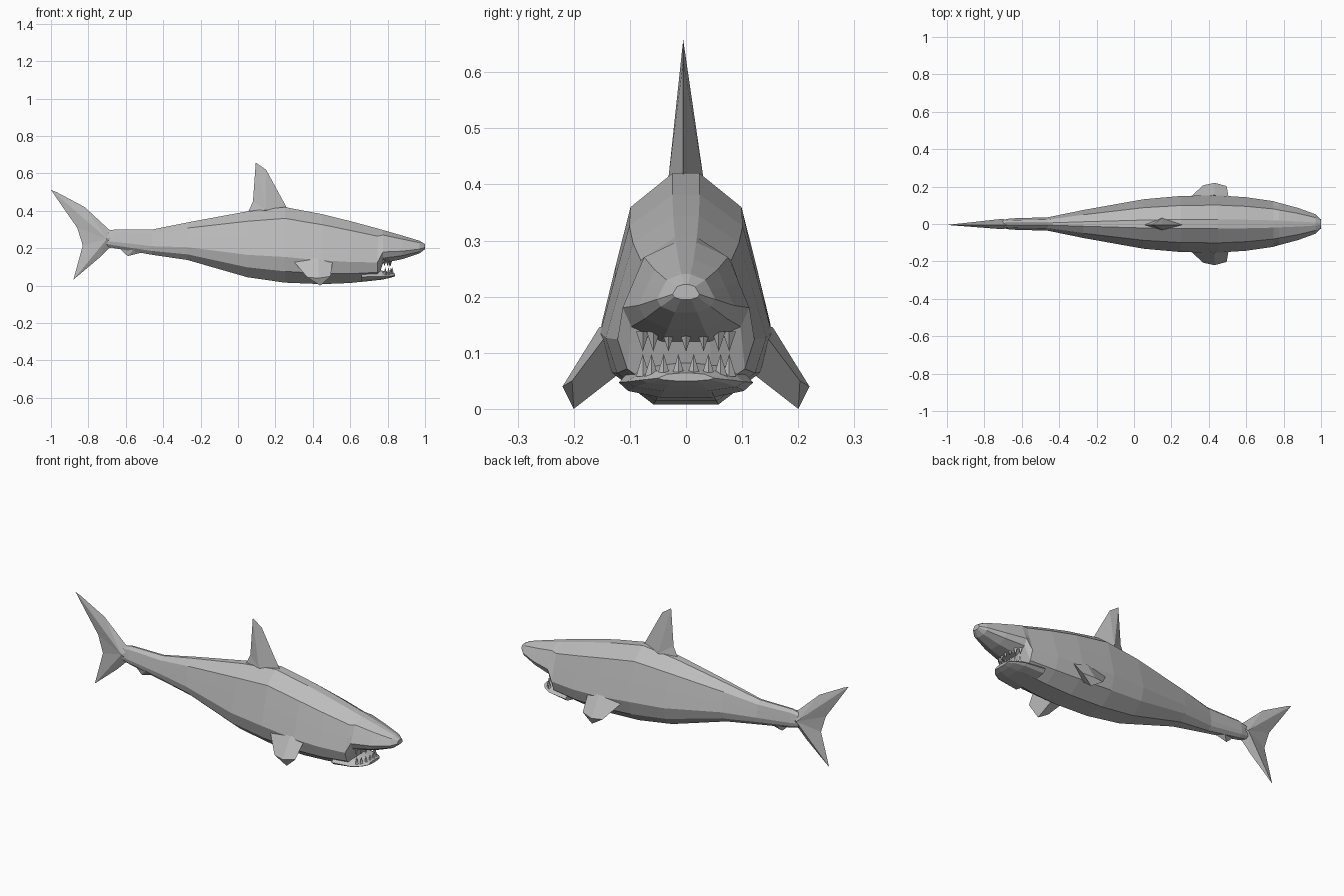
import bpy, math

cube = bpy.data.objects.get("Cube")
if cube:
    bpy.data.objects.remove(cube, do_unlink=True)

grey = bpy.data.materials.new("plain grey")
grey.use_nodes = True
grey.diffuse_color = (0.5, 0.5, 0.5, 1)
grey.node_tree.nodes["Principled BSDF"].inputs["Base Color"].default_value = grey.diffuse_color


def make(name, verts, faces):
    """Flat shaded mesh object with outward normals."""
    mesh = bpy.data.meshes.new(name)
    mesh.from_pydata(verts, [], faces)
    mesh.materials.append(grey)
    obj = bpy.data.objects.new(name, mesh)
    bpy.context.collection.objects.link(obj)
    bpy.context.view_layer.objects.active = obj
    bpy.ops.object.select_all(action="DESELECT")
    obj.select_set(True)
    bpy.ops.object.mode_set(mode="EDIT")
    bpy.ops.mesh.select_all(action="SELECT")
    bpy.ops.mesh.normals_make_consistent(inside=False)
    bpy.ops.object.mode_set(mode="OBJECT")
    return obj


def bridge(name, rings):
    """Join equal rings of points and cap both ends."""
    n = len(rings[0])
    faces = [(i * n + j, i * n + (j + 1) % n, (i + 1) * n + (j + 1) % n, (i + 1) * n + j)
             for i in range(len(rings) - 1) for j in range(n)]
    faces += [tuple(range(n)), tuple(range((len(rings) - 1) * n, len(rings) * n))]
    return make(name, [p for r in rings for p in r], faces)


# Half cross-section: share of half width, share of height
SECTION = [(0.16, 1), (0.66, 0.85), (0.83, 0.6), (1, 0.34), (0.86, 0.15), (0.38, 0)]


def ring(x, low, high, half):
    side = [(half * w, low + (high - low) * h) for w, h in SECTION]
    return [(x, y, z) for y, z in side] + [(x, -y, z) for y, z in reversed(side)]


def blade(name, outline, ridge, half):
    """Thin fin: an outline in the xz plane fanned to a ridge point on each side."""
    n = len(outline)
    verts = [(x, -0.005, z) for x, z in outline]
    verts += [(ridge[0], s * half, ridge[1]) for s in (1, -1)]
    return make(name, verts, [(i, (i + 1) % n, n + k) for k in (0, 1) for i in range(n)])


# Body from tail stem to snout: x, bottom, top, half width
BODY = [(-0.74, 0.22, 0.28, 0.015), (-0.66, 0.2, 0.3, 0.03), (-0.46, 0.165, 0.3, 0.036),
        (-0.27, 0.137, 0.338, 0.075), (0.05, 0.045, 0.397, 0.132), (0.25, 0.016, 0.42, 0.15),
        (0.45, 0.008, 0.382, 0.153), (0.6, 0.014, 0.345, 0.143), (0.745, 0.03, 0.306, 0.122),
        (0.775, 0.12, 0.297, 0.113), (0.88, 0.142, 0.267, 0.085), (0.97, 0.172, 0.24, 0.052),
        (1.0, 0.195, 0.222, 0.024)]
bridge("body", [ring(*s) for s in BODY])

# Lower jaw
bridge("lower_jaw", [ring(*s) for s in [(0.66, 0.02, 0.1, 0.12), (0.77, 0.032, 0.08, 0.105),
                                       (0.815, 0.042, 0.07, 0.08), (0.84, 0.05, 0.064, 0.05)]])


# Teeth in an arc along each jaw
def teeth(name, count, base_z, tip_z, reach):
    verts, faces = [], []
    for i in range(count):
        a = math.radians(-65 + 130 * i / (count - 1))
        cx, cy = 0.76 + reach * math.cos(a), 0.085 * math.sin(a)
        k = len(verts)
        for dx, dy in ((1, 0), (0, 1), (-1, 0), (0, -1)):
            verts.append((cx + 0.01 * dx, cy + 0.012 * dy, base_z))
        verts.append((cx, cy, tip_z))
        faces += [(k + j, k + (j + 1) % 4, k + 4) for j in range(4)]
        faces.append((k, k + 1, k + 2, k + 3))
    make(name, verts, faces)


teeth("lower_teeth", 8, 0.058, 0.098, 0.065)
teeth("upper_teeth", 7, 0.138, 0.102, 0.055)

# Fins on the centre line
blade("dorsal_fin", [(0.05, 0.385), (0.08, 0.45), (0.095, 0.658), (0.15, 0.62),
                     (0.26, 0.418), (0.25, 0.36)], (0.15, 0.405), 0.032)
blade("tail_fin", [(-0.64, 0.285), (-0.69, 0.3), (-0.82, 0.42), (-0.97, 0.5), (-1, 0.512),
                   (-0.93, 0.41), (-0.86, 0.31), (-0.83, 0.215), (-0.88, 0.032),
                   (-0.74, 0.15), (-0.69, 0.2), (-0.64, 0.21)], (-0.7, 0.25), 0.028)
blade("anal_fin", [(-0.64, 0.205), (-0.59, 0.158), (-0.5, 0.18), (-0.5, 0.23)],
      (-0.55, 0.2), 0.025)

# Paired side fins
for name, s in (("left_side_fin", 1), ("right_side_fin", -1)):
    root = [(0.51, 0.12, 0.16), (0.43, 0.155, 0.145), (0.28, 0.125, 0.15), (0.42, 0.11, 0.07)]
    tip = [(0.495, 0.203, 0.05), (0.43, 0.22, 0.04), (0.37, 0.207, 0.045), (0.44, 0.2, 0.0)]
    bridge(name, [[(x, s * y, z) for x, y, z in r] for r in (root, tip)])
